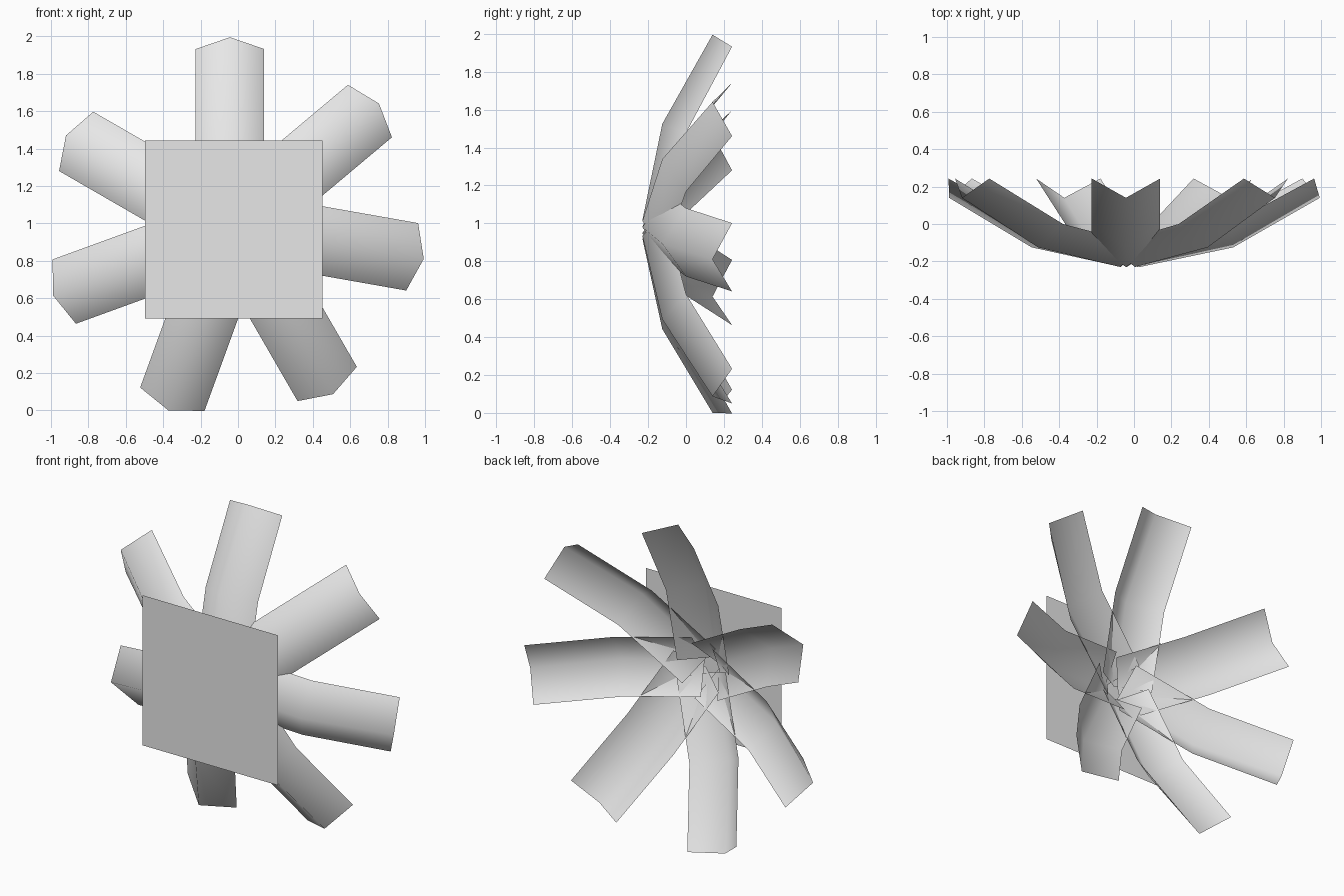
import bpy
import bmesh
from math import cos, sin, radians

cube = bpy.data.objects.get("Cube")
if cube:
    bpy.data.objects.remove(cube, do_unlink=True)

# One plain grey for everything
grey = bpy.data.materials.new("light_grey")
grey.use_nodes = True
colour = (0.8, 0.8, 0.8, 1)
grey.diffuse_color = colour
grey.node_tree.nodes["Principled BSDF"].inputs["Base Color"].default_value = colour

CENTRE_X, CENTRE_Z = -0.023, 0.967
HALF_WIDTH = 0.183
# (radius, depth) from the hub to the tip
RIDGE = [(0.05, -0.23), (0.558, -0.125), (1.028, 0.14)]
EDGE = [(0.025, -0.11), (0.51, 0.0), (0.965, 0.243)]


def make_object(name, bm, smooth):
    mesh = bpy.data.meshes.new(name)
    for face in bm.faces:
        face.smooth = smooth
    bm.to_mesh(mesh)
    bm.free()
    mesh.materials.append(grey)
    obj = bpy.data.objects.new(name, mesh)
    bpy.context.collection.objects.link(obj)
    return obj


def make_blade(name, angle, shift):
    """Bent V-shaped gutter pointing outwards at the given angle."""
    bm = bmesh.new()
    c, s = cos(angle), sin(angle)
    columns = []
    for side, profile in ((-1, EDGE), (0, RIDGE), (1, EDGE)):
        across = side * HALF_WIDTH + shift
        columns.append([bm.verts.new((CENTRE_X + r * c - across * s, y,
                                      CENTRE_Z + r * s + across * c))
                        for r, y in profile])
    for a, b in zip(columns, columns[1:]):
        for i in range(len(RIDGE) - 1):
            bm.faces.new((a[i], a[i + 1], b[i + 1], b[i]))
    return make_object(name, bm, True)


# Seven blades fanned around the hub
for i, shift in enumerate((0.02, 0.017, 0.022, 0.02, 0.002, 0.002, 0.013)):
    make_blade(f"blade_{i + 1}", radians(90 - 50 * i), shift)

# Square front plate
bm = bmesh.new()
h = 0.475
bm.faces.new([bm.verts.new((CENTRE_X + x * h, -0.243, CENTRE_Z + z * h))
              for x, z in ((-1, -1), (1, -1), (1, 1), (-1, 1))])
make_object("front_plate", bm, False)
